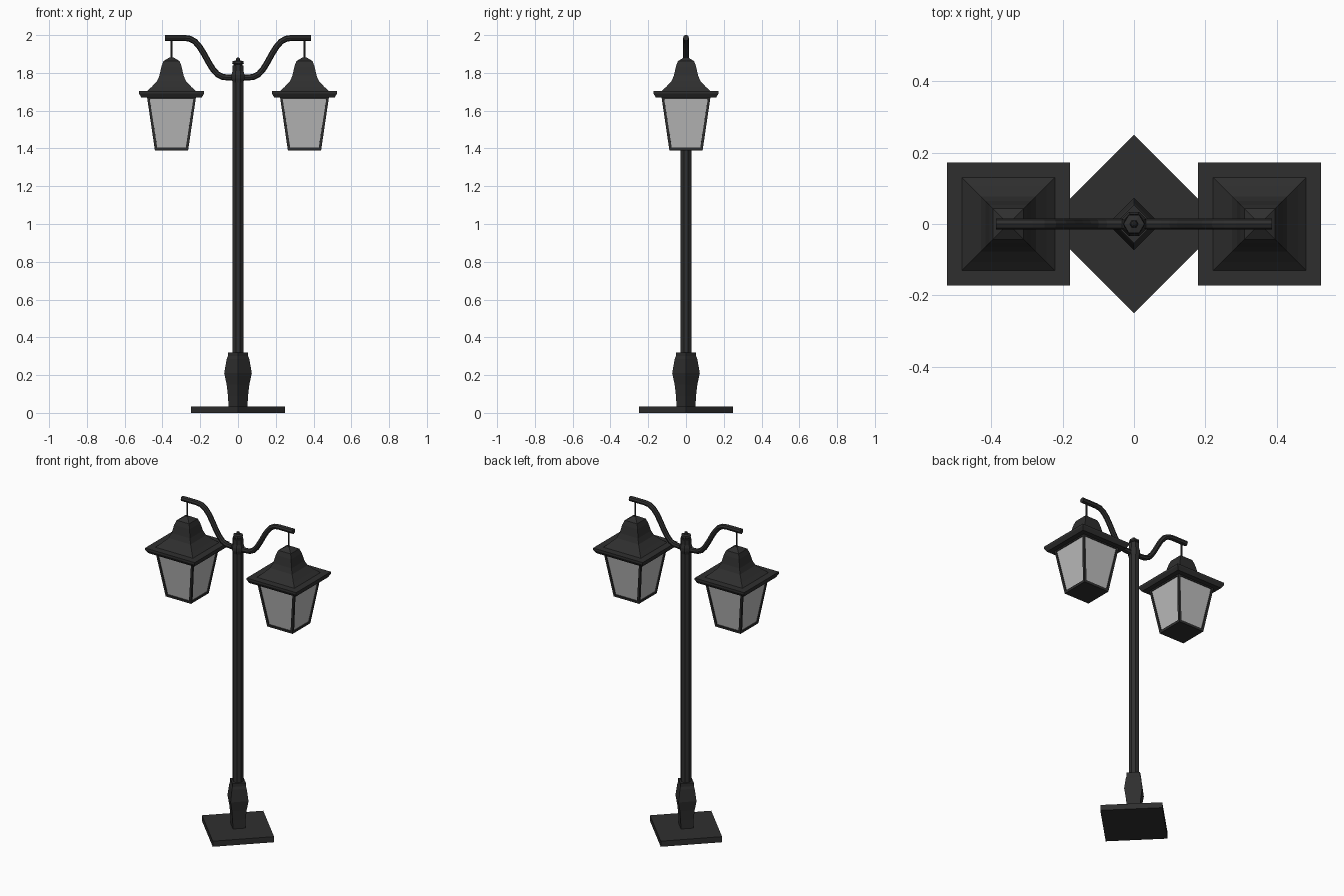
import bpy, bmesh, math

if "Cube" in bpy.data.objects:
    bpy.data.objects.remove(bpy.data.objects["Cube"])


def material(name, rgba):
    m = bpy.data.materials.new(name)
    m.diffuse_color = rgba
    m.use_nodes = True
    m.node_tree.nodes["Principled BSDF"].inputs["Base Color"].default_value = m.diffuse_color
    return m


IRON = material("dark_iron", (0.028, 0.028, 0.028, 1))
GLASS = material("frosted_glass", (0.5, 0.5, 0.5, 0.75))


def finish(name, bm, mat):
    bmesh.ops.recalc_face_normals(bm, faces=bm.faces)
    me = bpy.data.meshes.new(name)
    bm.to_mesh(me)
    bm.free()
    me.materials.append(mat)
    ob = bpy.data.objects.new(name, me)
    bpy.context.collection.objects.link(ob)
    return ob


def loft(profile, sides, turn=0.0, x=0.0, bottom=True, top=True):
    """Stack of regular polygon rings from (radius, z) pairs."""
    bm = bmesh.new()
    rings = []
    for r, z in profile:
        rings.append([bm.verts.new((x + r * math.cos(turn + math.tau * i / sides),
                                    r * math.sin(turn + math.tau * i / sides), z))
                      for i in range(sides)])
    for a, b in zip(rings, rings[1:]):
        for i in range(sides):
            j = (i + 1) % sides
            bm.faces.new((a[i], a[j], b[j], b[i]))
    if bottom:
        bm.faces.new(rings[0][::-1])
    if top:
        bm.faces.new(rings[-1])
    return bm


def square(profile, x, **kw):
    """Axis-aligned square loft from (half width, z) pairs."""
    return loft([(h * math.sqrt(2), z) for h, z in profile], 4, math.pi / 4, x, **kw)


# Base plate and pedestal, both turned 45 degrees
finish("base_plate", loft([(0.25, 0), (0.25, 0.035)], 4), IRON)
finish("pedestal", loft([(0.05, 0.03), (0.053, 0.09), (0.06, 0.15), (0.073, 0.21),
                         (0.06, 0.285), (0.054, 0.30), (0.054, 0.32)], 4), IRON)

# Pole, collar at the arm, finial
finish("pole", loft([(0.031, 0.30), (0.031, 1.84)], 8, math.pi / 8), IRON)
finish("arm_collar", loft([(0.031, 1.75), (0.037, 1.77), (0.037, 1.79), (0.031, 1.81)],
                          8, math.pi / 8), IRON)
finish("finial", loft([(0.026, 1.83), (0.024, 1.845), (0.031, 1.85), (0.029, 1.862),
                       (0.012, 1.866), (0.009, 1.878), (0.003, 1.882)], 6), IRON)

# Double S-curved arm
half = [(0.04, 1.775), (0.08, 1.778), (0.108, 1.792), (0.132, 1.818), (0.155, 1.855),
        (0.178, 1.897), (0.202, 1.936), (0.228, 1.966), (0.255, 1.981),
        (0.285, 1.985), (0.386, 1.985)]
path = [(-x, z) for x, z in reversed(half)] + half
cu = bpy.data.curves.new("arms", 'CURVE')
cu.dimensions = '3D'
cu.bevel_depth = 0.016
cu.bevel_resolution = 2
cu.use_fill_caps = True
sp = cu.splines.new('POLY')
sp.points.add(len(path) - 1)
for p, (x, z) in zip(sp.points, path):
    p.co = (x, 0, z, 1)
sp.use_smooth = False
cu.materials.append(IRON)
bpy.context.collection.objects.link(bpy.data.objects.new("arms", cu))

# Hanging lanterns
for side, x in (("left", -0.352), ("right", 0.352)):
    finish(side + "_hanger", loft([(0.006, 1.86), (0.006, 1.98)], 6, 0, x), IRON)

    # Bell-shaped roof over a wide eave
    finish(side + "_roof", square([(0.16, 1.67), (0.172, 1.69), (0.172, 1.703), (0.13, 1.703),
                                   (0.107, 1.724), (0.077, 1.755), (0.064, 1.785),
                                   (0.053, 1.835), (0.043, 1.862), (0.012, 1.881)], x), IRON)

    # Tapered frame: side faces are inset and opened, then given thickness
    body = [(0.088, 1.39), (0.13, 1.675)]
    bm = square(body, x, top=False)
    sides = [f for f in bm.faces if abs(f.normal.z) < 0.7]
    bm.normal_update()
    sides = [f for f in bm.faces if abs(f.normal.z) < 0.7]
    bmesh.ops.inset_individual(bm, faces=sides, thickness=0.019)
    bmesh.ops.delete(bm, geom=sides, context='FACES')
    frame = finish(side + "_lantern_frame", bm, IRON)
    mod = frame.modifiers.new("thickness", 'SOLIDIFY')
    mod.thickness = 0.012
    mod.offset = -1

    # Glass panes just inside the frame
    finish(side + "_glass", square([(h - 0.006, z) for h, z in body], x,
                                   bottom=False, top=False), GLASS)
